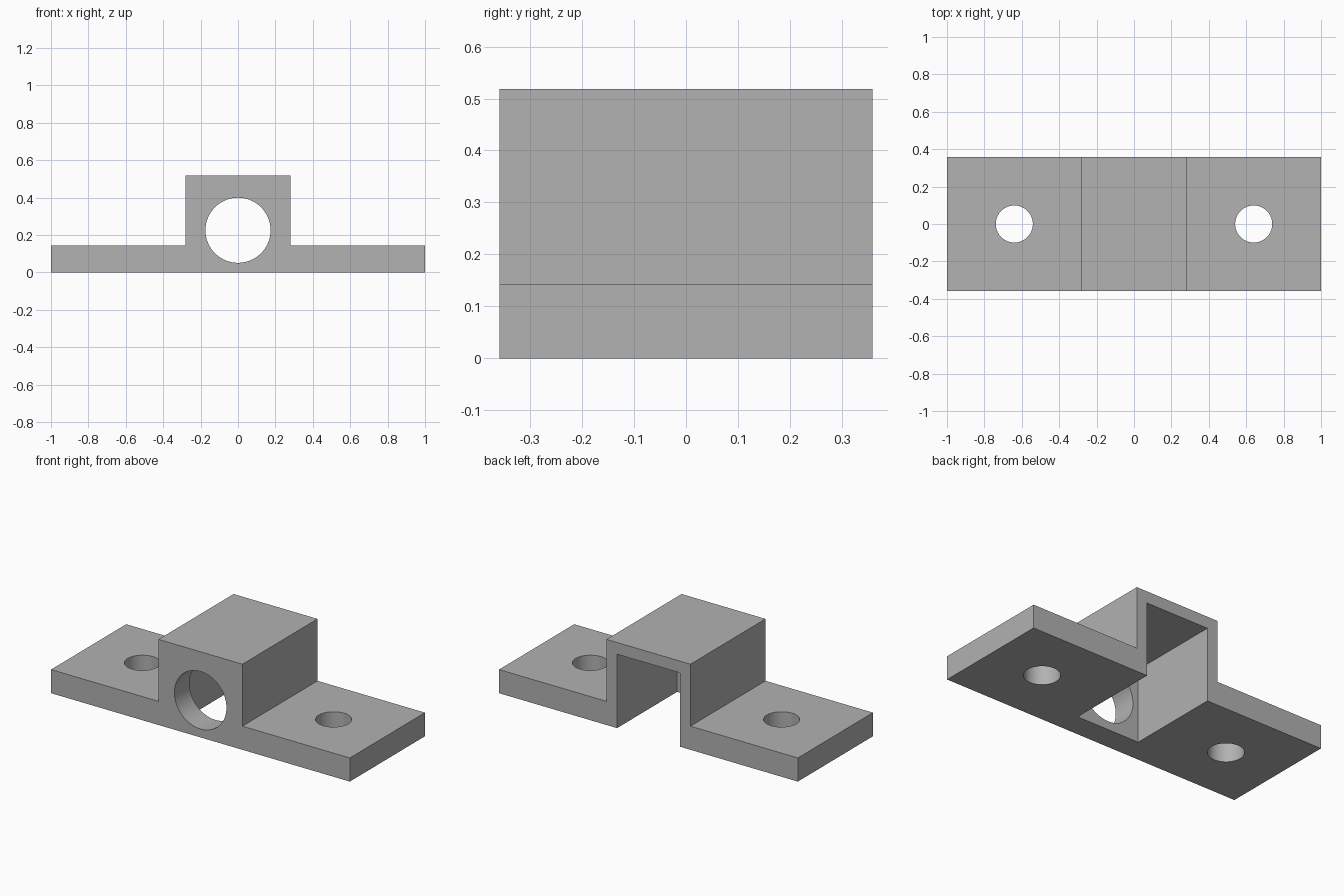
import bpy
import bmesh
import math
from mathutils import Vector

default = bpy.data.objects.get("Cube")
if default:
    bpy.data.objects.remove(default, do_unlink=True)

# Main dimensions
DEPTH = 0.359          # half depth
BASE = 0.143           # flange thickness
TOP = 0.518            # housing height
HOUSE = 0.281          # housing half width
WALL = 0.071           # housing side and roof thickness
FRONT_WALL = 0.143     # thick bored wall

# Single grey material
grey = bpy.data.materials.new("plain grey")
grey.use_nodes = True
colour = (0.445, 0.445, 0.445, 1)
grey.diffuse_color = colour
grey.node_tree.nodes["Principled BSDF"].inputs["Base Color"].default_value = colour


def prism(name, profile):
    """Extrude an x-z outline through the full depth."""
    bm = bmesh.new()
    face = bm.faces.new([bm.verts.new((x, -DEPTH, z)) for x, z in profile])
    out = bmesh.ops.extrude_face_region(bm, geom=[face])
    moved = [v for v in out["geom"] if isinstance(v, bmesh.types.BMVert)]
    bmesh.ops.translate(bm, vec=(0, 2 * DEPTH, 0), verts=moved)
    bmesh.ops.recalc_face_normals(bm, faces=bm.faces)
    mesh = bpy.data.meshes.new(name)
    bm.to_mesh(mesh)
    bm.free()
    obj = bpy.data.objects.new(name, mesh)
    bpy.context.collection.objects.link(obj)
    mesh.materials.append(grey)
    return obj


def cut(target, cutter):
    """Subtract a helper solid, then discard it."""
    cutter.hide_render = True
    cutter.data.materials.append(grey)
    mod = target.modifiers.new("cut", 'BOOLEAN')
    mod.operation = 'DIFFERENCE'
    mod.solver = 'EXACT'
    mod.object = cutter
    bpy.ops.object.select_all(action='DESELECT')
    target.select_set(True)
    bpy.context.view_layer.objects.active = target
    bpy.ops.object.modifier_apply(modifier=mod.name)
    bpy.data.objects.remove(cutter, do_unlink=True)


def box(low, high):
    low, high = Vector(low), Vector(high)
    bpy.ops.mesh.primitive_cube_add(size=1, location=(low + high) / 2)
    obj = bpy.context.object
    obj.scale = high - low
    bpy.context.view_layer.update()
    return obj


def drill(radius, length, location, rotation=(0, 0, 0)):
    bpy.ops.mesh.primitive_cylinder_add(
        vertices=96, radius=radius, depth=length, location=location, rotation=rotation)
    return bpy.context.object


# Flanges and housing as one stepped outline
half = [(1, 0), (1, BASE), (HOUSE, BASE), (HOUSE, TOP)]
bracket = prism("mounting_bracket", half + [(-x, z) for x, z in reversed(half)])

# Cavity open at the back and underneath
inner = HOUSE - WALL
cut(bracket, box((-inner, -DEPTH + FRONT_WALL, -0.2), (inner, DEPTH + 0.2, TOP - WALL)))

# Large bore through the front wall
cut(bracket, drill(0.174, 0.3, (0, -DEPTH, 0.225), (math.pi / 2, 0, 0)))

# Screw hole in each flange
for side in (-1, 1):
    cut(bracket, drill(0.099, 0.5, (side * 0.64, 0, BASE / 2)))

# Smooth bores, sharp edges
bpy.ops.object.select_all(action='DESELECT')
bracket.select_set(True)
bpy.context.view_layer.objects.active = bracket
bpy.ops.object.shade_smooth_by_angle(angle=math.radians(30))
